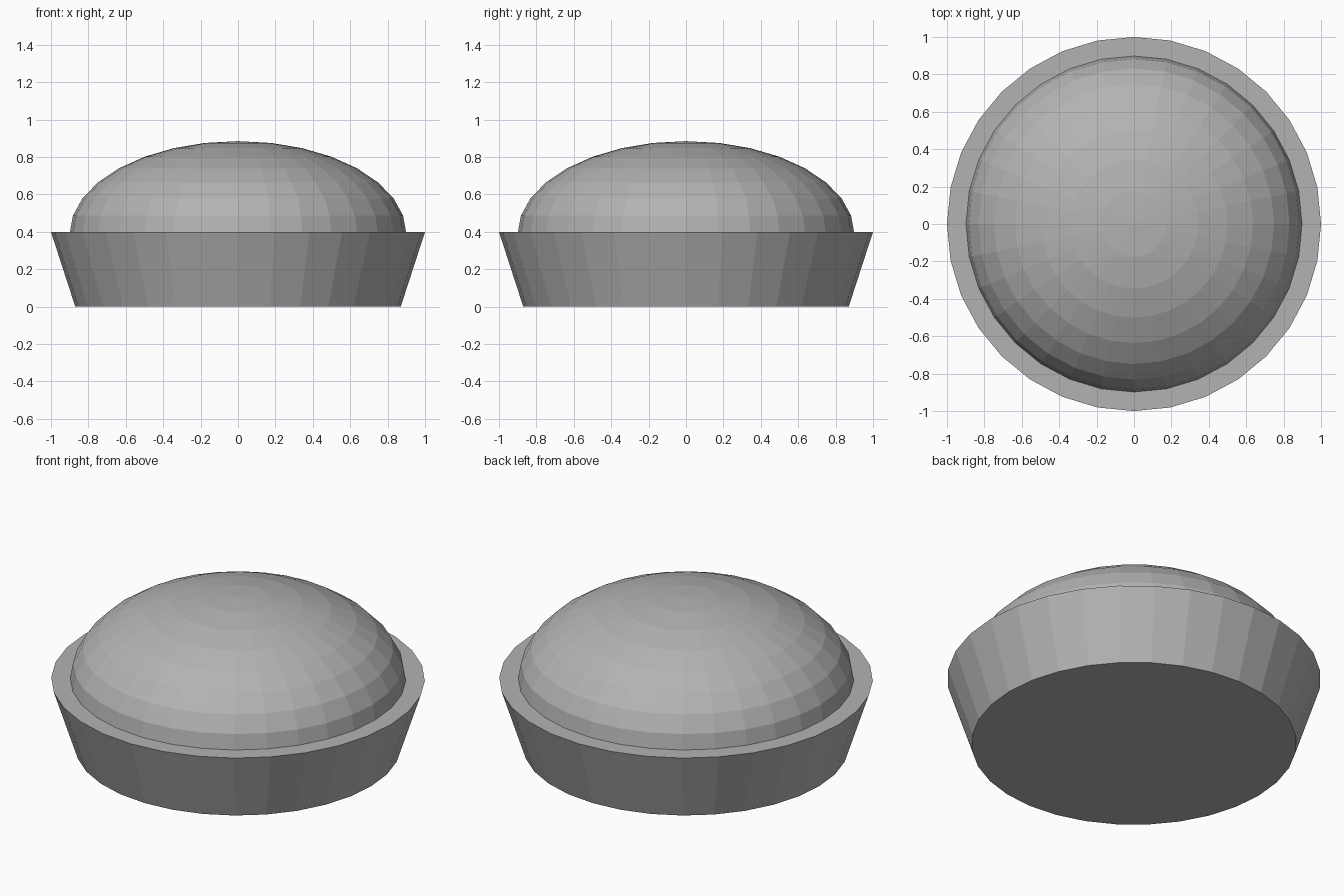
import bpy, bmesh
from mathutils import Matrix

if "Cube" in bpy.data.objects:
    bpy.data.objects.remove(bpy.data.objects["Cube"])

SIDES = 32

grey = bpy.data.materials.new("plain grey")
grey.diffuse_color = (0.45, 0.45, 0.45, 1)
grey.use_nodes = True
grey.node_tree.nodes["Principled BSDF"].inputs["Base Color"].default_value = grey.diffuse_color


def finish(name, bm):
    bmesh.ops.recalc_face_normals(bm, faces=bm.faces)
    mesh = bpy.data.meshes.new(name)
    bm.to_mesh(mesh)
    bm.free()
    mesh.materials.append(grey)
    obj = bpy.data.objects.new(name, mesh)
    bpy.context.collection.objects.link(obj)


# Flared round base
bm = bmesh.new()
bmesh.ops.create_cone(bm, cap_ends=True, segments=SIDES, radius1=0.87,
                      radius2=1.0, depth=0.4,
                      matrix=Matrix.Translation((0, 0, 0.2)))
finish("base", bm)

# Squashed half-sphere dome, its open rim sunk just into the base
bm = bmesh.new()
bmesh.ops.create_uvsphere(bm, u_segments=SIDES, v_segments=16, radius=1)
bmesh.ops.delete(bm, geom=[v for v in bm.verts if v.co.z < -0.01], context='VERTS')
bmesh.ops.scale(bm, vec=(0.9, 0.9, 0.495), verts=bm.verts)
bmesh.ops.translate(bm, vec=(0, 0, 0.39), verts=bm.verts)
finish("dome", bm)
# Open shell: make sure the dome faces outwards
dome = bpy.data.objects["dome"].data
if sum(p.normal.z for p in dome.polygons) < 0:
    dome.flip_normals()
